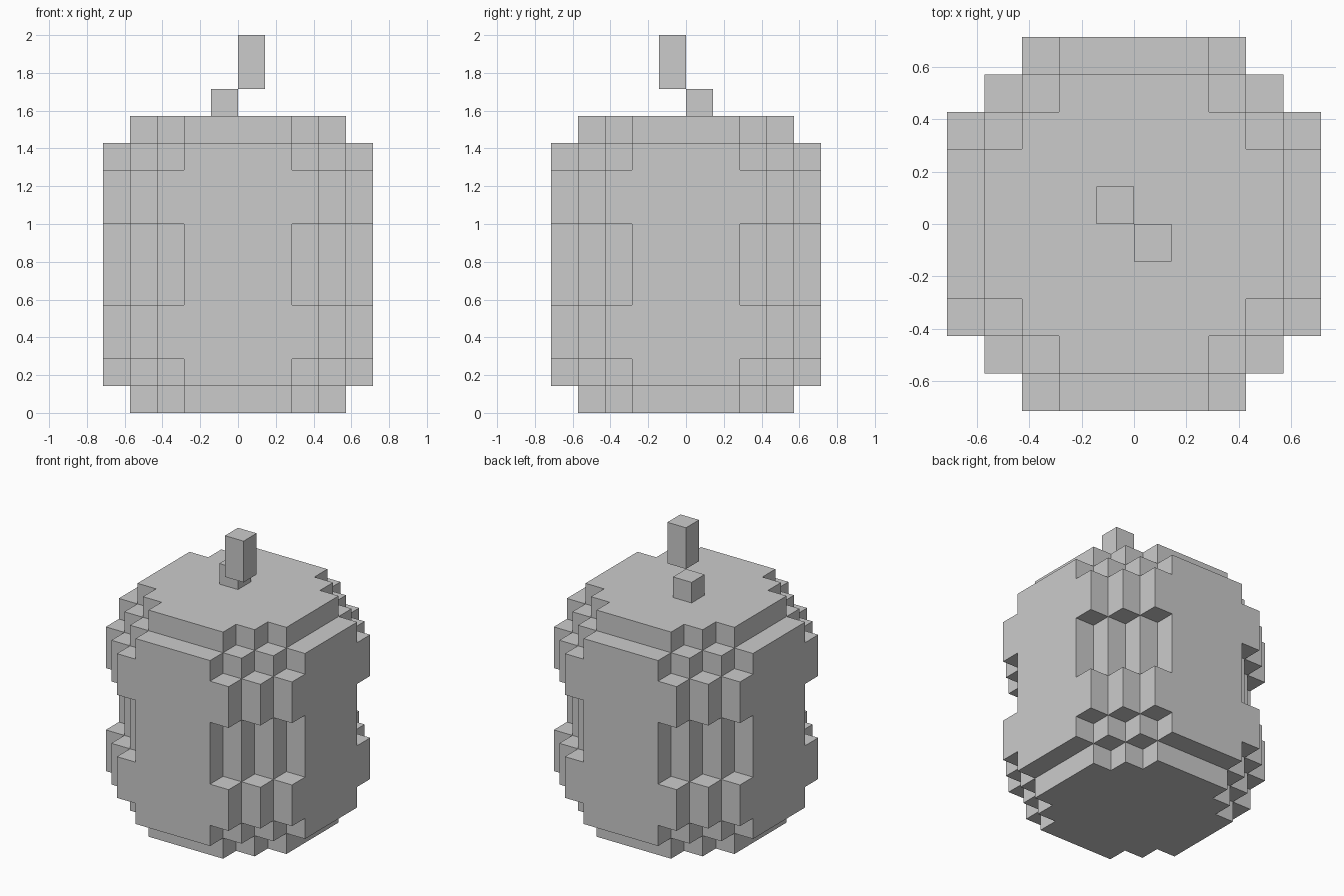
import bpy, bmesh
from math import radians
from mathutils import Vector

if "Cube" in bpy.data.objects:
    bpy.data.objects.remove(bpy.data.objects["Cube"])

U = 2 / 14  # block size: the model is 14 blocks tall


def block_object(name, cells):
    """Outer skin of a set of unit blocks, with flat areas merged."""
    bm = bmesh.new()
    for c in cells:
        for axis in range(3):
            for sign in (-1, 1):
                step = [0, 0, 0]
                step[axis] = sign
                if tuple(a + b for a, b in zip(c, step)) in cells:
                    continue
                centre = Vector(c) + Vector((0.5, 0.5, 0.5)) + Vector(step) * 0.5
                u, v = Vector((0, 0, 0)), Vector((0, 0, 0))
                u[(axis + 1) % 3] = 0.5
                v[(axis + 2) % 3] = 0.5 * sign
                bm.faces.new([bm.verts.new((centre + p) * U)
                              for p in (-u - v, u - v, u + v, -u + v)])
    bmesh.ops.remove_doubles(bm, verts=bm.verts[:], dist=U * 0.01)
    bmesh.ops.dissolve_limit(bm, angle_limit=radians(1),
                             verts=bm.verts[:], edges=bm.edges[:])
    mesh = bpy.data.meshes.new(name)
    bm.to_mesh(mesh)
    bm.free()
    obj = bpy.data.objects.new(name, mesh)
    bpy.context.collection.objects.link(obj)
    return obj


# Rounded body: per layer, (furthest block from centre, diagonal corner cut)
CAP, WAIST, BULGE = (3, 4), (4, 5), (4, 6)
layers = [CAP, WAIST] + [BULGE] * 2 + [WAIST] * 3 + [BULGE] * 2 + [WAIST, CAP]

body = set()
for z, (reach, cut) in enumerate(layers):
    for x in range(-5, 5):
        for y in range(-5, 5):
            i, j = max(x, -x - 1), max(y, -y - 1)
            if max(i, j) <= reach and i + j <= cut:
                body.add((x, y, z))
block_object("body", body)

# Crooked stem: a short base and an offset taller tip
block_object("stem_base", {(-1, 0, 11)})
block_object("stem_tip", {(0, -1, 12), (0, -1, 13)})
